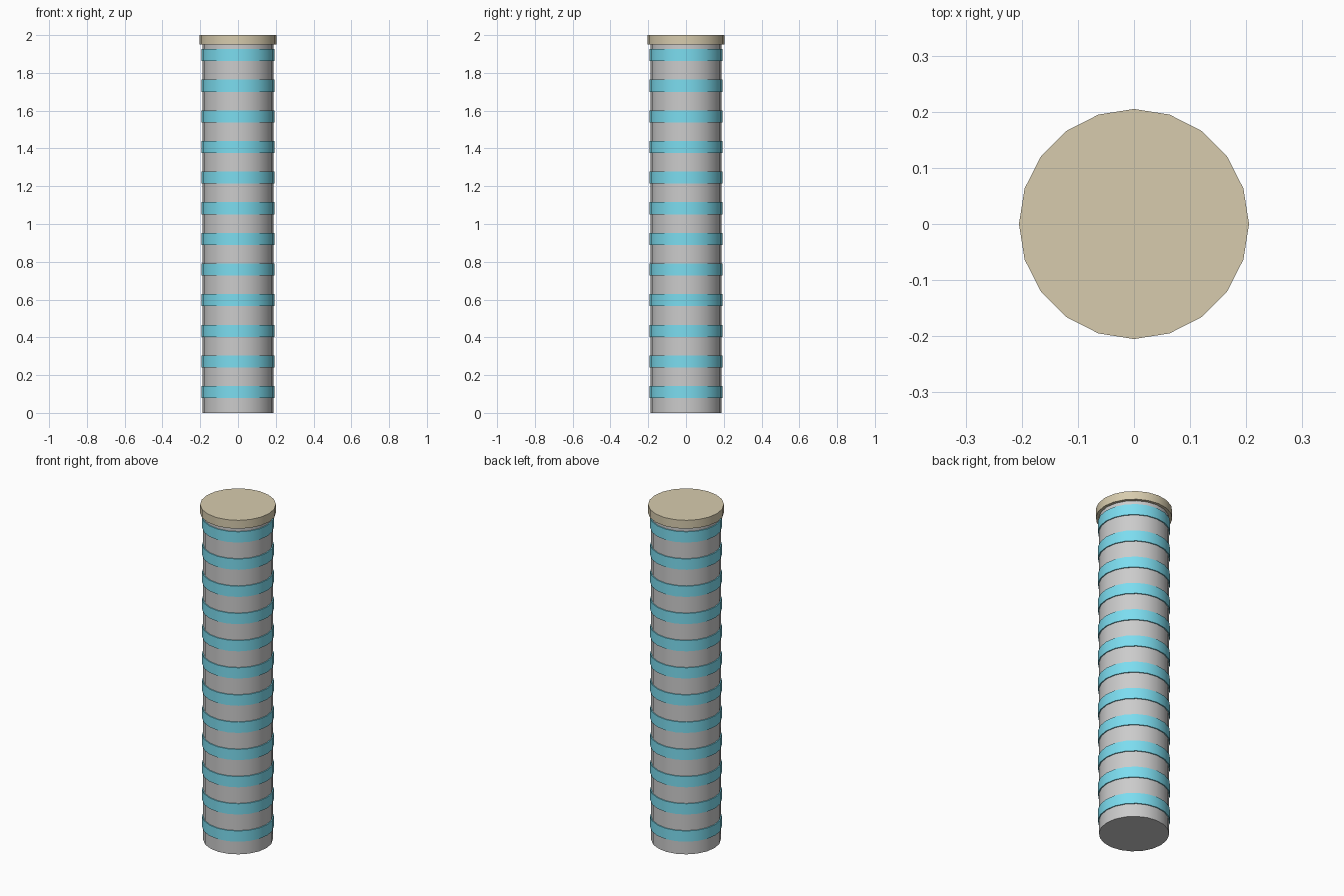
import bpy, math

if "Cube" in bpy.data.objects:
    bpy.data.objects.remove(bpy.data.objects["Cube"])

SIDES = 20


def material(name, color):
    m = bpy.data.materials.new(name)
    m.diffuse_color = color
    m.use_nodes = True
    m.node_tree.nodes["Principled BSDF"].inputs["Base Color"].default_value = m.diffuse_color
    return m


def cylinder(name, radius, z0, z1, mat=None):
    # rotation-free 20-gon has vertices on both the x and y axes
    bpy.ops.mesh.primitive_cylinder_add(vertices=SIDES, radius=radius, depth=z1 - z0,
                                        location=(0, 0, (z0 + z1) / 2))
    ob = bpy.context.object
    ob.name = name
    bpy.ops.object.shade_smooth_by_angle(angle=math.radians(30))
    if mat:
        ob.data.materials.append(mat)
    return ob


blue = material("band_blue", (0.2, 0.72, 0.87, 1))
tan = material("cap_tan", (0.68, 0.6, 0.42, 1))

# Main post
cylinder("post", 0.188, 0.0, 1.955)

# Evenly spaced raised bands
for i in range(12):
    z = 0.11 + i * 0.1622
    cylinder(f"band_{i + 1}", 0.194, z - 0.032, z + 0.032, blue)

# Cap on top
cylinder("cap", 0.205, 1.95, 2.0, tan)
